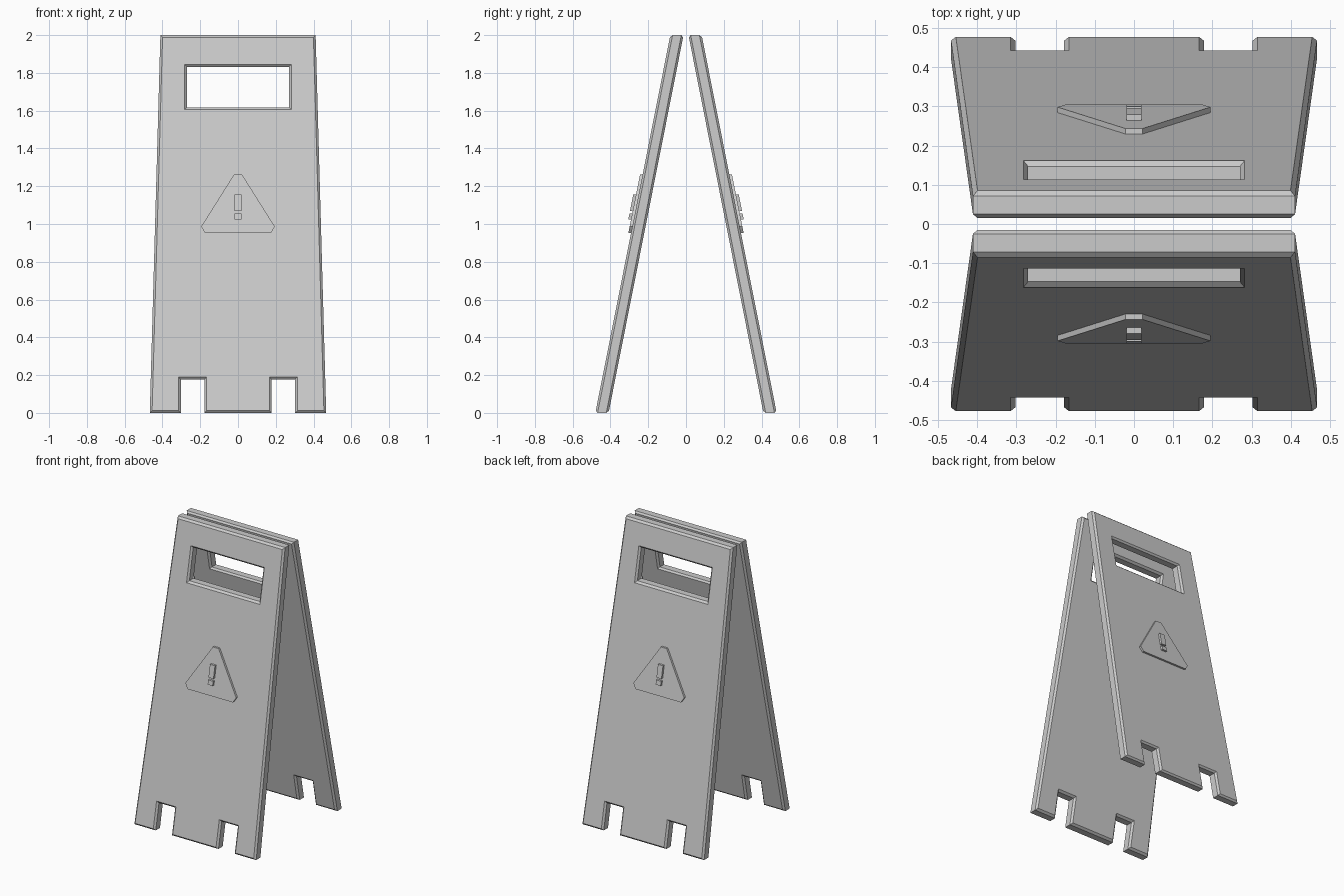
import bpy, bmesh, math

if "Cube" in bpy.data.objects:
    bpy.data.objects.remove(bpy.data.objects["Cube"])

LEAN = 0.1985      # y shift per unit height
FOOT_Y = -0.445    # panel mid-plane at the floor


def slab(name, outlines, near, far, chamfer=0.0):
    """Front and back leaning slabs from x/z outlines (later outlines are holes).
    near/far are depths measured outward from the panel mid-plane."""
    curve = bpy.data.curves.new(name + "_outline", 'CURVE')
    curve.dimensions = '2D'
    curve.fill_mode = 'BOTH'
    curve.extrude = (far - near) / 2 - chamfer
    curve.bevel_depth = chamfer
    curve.bevel_resolution = 0
    curve.offset = -chamfer
    for pts in outlines:
        spline = curve.splines.new('POLY')
        spline.points.add(len(pts) - 1)
        for p, (x, z) in zip(spline.points, pts):
            p.co = (x, z, 0, 1)
        spline.use_cyclic_u = True
    helper = bpy.data.objects.new(name + "_outline", curve)
    bpy.context.collection.objects.link(helper)
    dg = bpy.context.evaluated_depsgraph_get()
    mesh = bpy.data.meshes.new_from_object(helper.evaluated_get(dg))
    bpy.data.objects.remove(helper)

    # stand the slab up and lean it
    bm = bmesh.new()
    bm.from_mesh(mesh)
    for v in bm.verts:
        x, z, d = v.co
        v.co = (x, FOOT_Y + LEAN * z - d - (near + far) / 2, z)
    bmesh.ops.remove_doubles(bm, verts=bm.verts, dist=0.0005)
    bmesh.ops.recalc_face_normals(bm, faces=bm.faces)
    bm.to_mesh(mesh)
    bm.free()
    for p in mesh.polygons:
        p.use_smooth = False

    for side, turn in (("front", 0), ("back", math.pi)):
        ob = bpy.data.objects.new(side + "_" + name, mesh)
        ob.rotation_euler.z = turn
        bpy.context.collection.objects.link(ob)


def mirrored(half):
    """Complete a right-hand outline with its left-hand copy."""
    return half + [(-x, z) for x, z in reversed(half)]


def rect(w, z0, z1):
    return mirrored([(w, z0), (w, z1)])


# Tapered panels with foot notches and a handle slot
panel = mirrored([(0.178, 0), (0.178, 0.178), (0.303, 0.178), (0.303, 0),
                  (0.467, 0), (0.411, 2.0)])
slab("panel", [panel, rect(0.27, 1.617, 1.832)], -0.035, 0.035, 0.012)

# Raised warning triangle with clipped corners
triangle = mirrored([(0.174, 0.952), (0.195, 0.986), (0.022, 1.261)])
slab("warning_triangle", [triangle], 0.025, 0.049)

# Exclamation bar and dot
slab("mark_bar", [rect(0.019, 1.07, 1.155)], 0.04, 0.064)
slab("mark_dot", [rect(0.019, 1.025, 1.055)], 0.04, 0.064)
